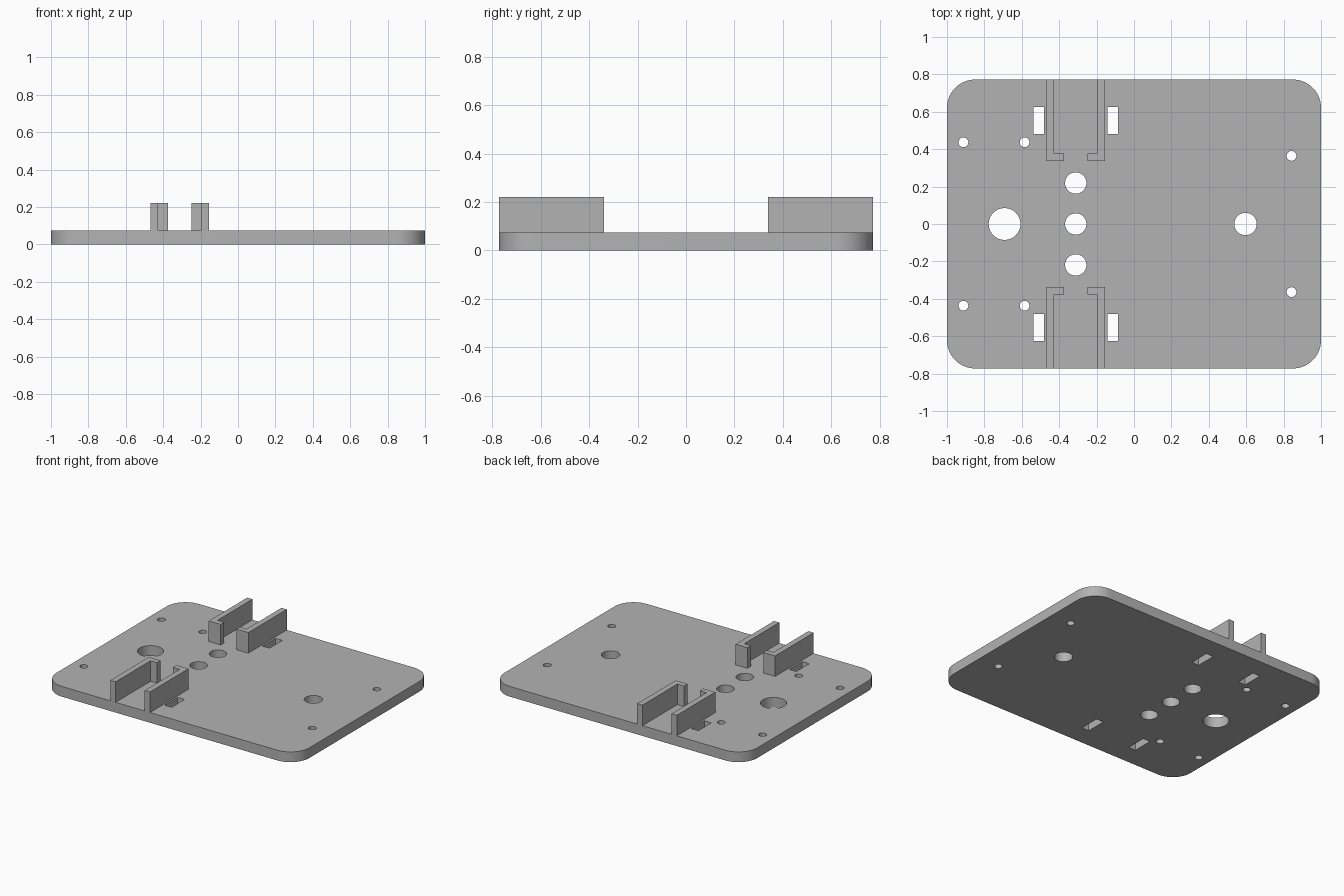
import bpy, bmesh
from math import sin, cos, pi

cube = bpy.data.objects.get("Cube")
if cube:
    bpy.data.objects.remove(cube)

WIDTH, DEPTH, THICK, TOP = 1.0, 0.772, 0.073, 0.22
CORNER = 0.15
CHANNEL_X = -0.3115

grey = bpy.data.materials.new("plain grey")
grey.use_nodes = True
colour = (0.45, 0.45, 0.45, 1)
grey.diffuse_color = colour
grey.node_tree.nodes["Principled BSDF"].inputs["Base Color"].default_value = colour


def arc(cx, cy, r, start, sweep, steps):
    return [(cx + r * cos(start + sweep * i / steps),
             cy + r * sin(start + sweep * i / steps)) for i in range(steps + 1)]


def circle(cx, cy, r):
    return arc(cx, cy, r, 0, 2 * pi, 48)[:-1]


def rectangle(x0, x1, y0, y1):
    return [(x0, y0), (x1, y0), (x1, y1), (x0, y1)]


def prisms(name, outlines, z0, z1):
    """Extrude each outline from z0 to z1 into one object."""
    bm = bmesh.new()
    for outline in outlines:
        face = bm.faces.new([bm.verts.new((x, y, z0)) for x, y in outline])
        out = bmesh.ops.extrude_face_region(bm, geom=[face])
        for v in out["geom"]:
            if isinstance(v, bmesh.types.BMVert):
                v.co.z = z1
    bmesh.ops.recalc_face_normals(bm, faces=bm.faces)
    mesh = bpy.data.meshes.new(name)
    bm.to_mesh(mesh)
    bm.free()
    mesh.materials.append(grey)
    obj = bpy.data.objects.new(name, mesh)
    bpy.context.collection.objects.link(obj)
    return obj


# Base plate with rounded corners
outline = []
for i, (sx, sy) in enumerate([(1, 1), (-1, 1), (-1, -1), (1, -1)]):
    outline += arc(sx * (WIDTH - CORNER), sy * (DEPTH - CORNER), CORNER, i * pi / 2, pi / 2, 16)
plate = prisms("base_plate", [outline], 0, THICK)

# Round holes and slots, mirrored front to back
holes = [circle(-0.692, 0, 0.085), circle(0.596, 0, 0.06), circle(CHANNEL_X, 0, 0.057)]
for s in (-1, 1):
    holes.append(circle(CHANNEL_X, s * 0.219, 0.057))
    for x, y in [(-0.912, 0.437), (-0.585, 0.437), (0.842, 0.364)]:
        holes.append(circle(x, s * y, 0.026))
    for side in (-1, 1):
        x = CHANNEL_X + side * 0.197
        holes.append(rectangle(x - 0.028, x + 0.028, s * 0.553 - 0.073, s * 0.553 + 0.073))
cutter = prisms("hole_cutter", holes, -0.1, THICK + 0.1)
cutter.hide_render = True

cut = plate.modifiers.new("holes", "BOOLEAN")
cut.operation = "DIFFERENCE"
cut.solver = "EXACT"
cut.object = cutter
bpy.ops.object.select_all(action="DESELECT")
plate.select_set(True)
bpy.context.view_layer.objects.active = plate
bpy.ops.object.modifier_apply(modifier="holes")
bpy.data.objects.remove(cutter)
bpy.ops.object.shade_smooth_by_angle(angle=pi / 6)

# Four L-shaped rails forming a channel at the front and the back
for end, s in (("front", -1), ("back", 1)):
    for side, d in (("right", -1), ("left", 1)):
        profile = [(0.1565, DEPTH), (0.1565, 0.338), (0.0625, 0.338),
                   (0.0625, 0.378), (0.115, 0.378), (0.115, DEPTH)]
        prisms(f"{end}_{side}_rail",
               [[(CHANNEL_X + d * x, s * y) for x, y in profile]], THICK, TOP)
